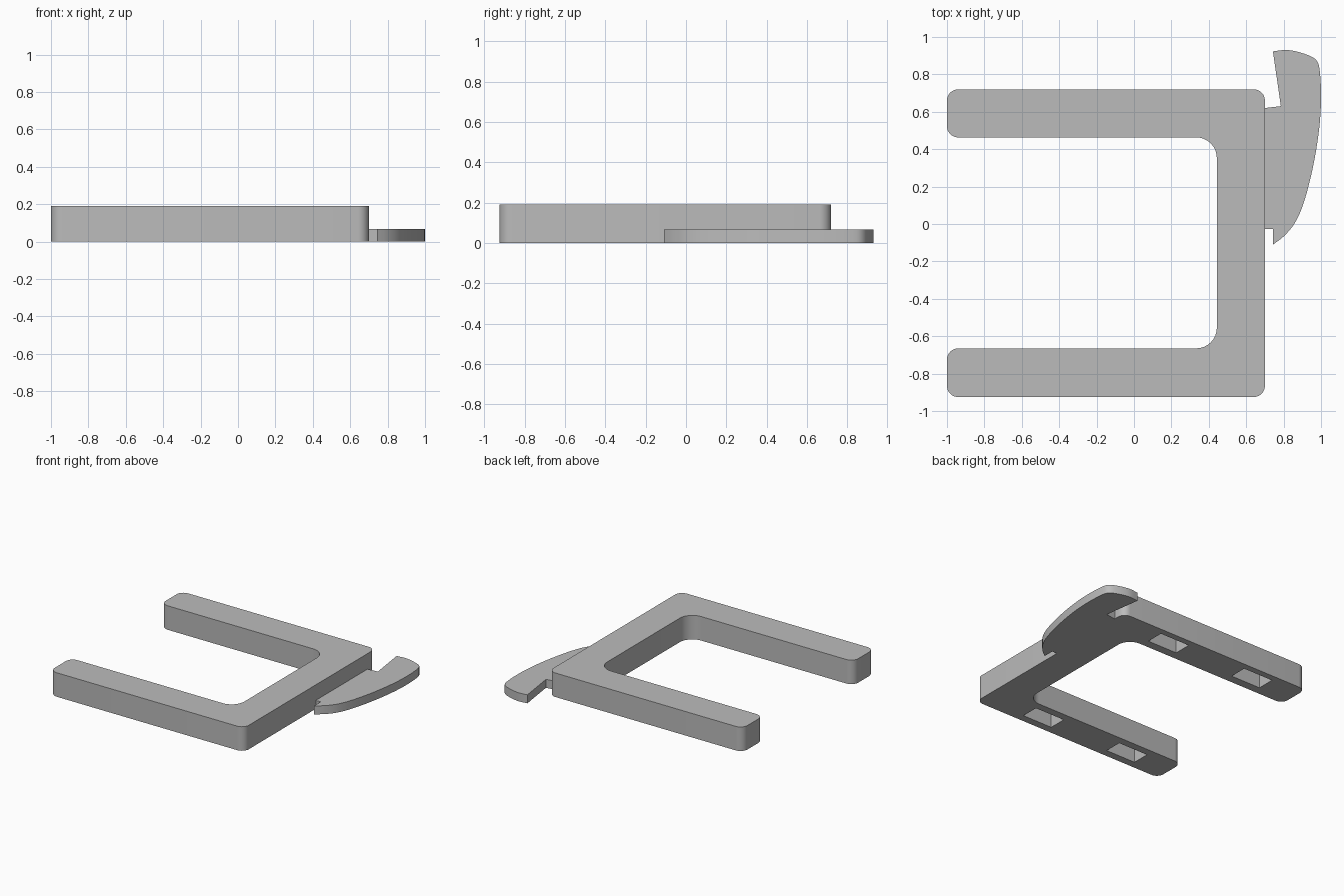
import bpy, bmesh, math
from mathutils import Vector
from mathutils.geometry import interpolate_bezier

cube = bpy.data.objects.get("Cube")
if cube:
    bpy.data.objects.remove(cube, do_unlink=True)

grey = bpy.data.materials.new("plain grey")
grey.use_nodes = True
colour = (0.5, 0.5, 0.5, 1)
grey.diffuse_color = colour
grey.node_tree.nodes["Principled BSDF"].inputs["Base Color"].default_value = colour


def extrude_outline(name, outline, height):
    """Solid prism standing on the ground plane."""
    bm = bmesh.new()
    base = bm.faces.new([bm.verts.new((p[0], p[1], 0)) for p in outline])
    top = bmesh.ops.extrude_face_region(bm, geom=[base])["geom"]
    bmesh.ops.translate(bm, vec=(0, 0, height),
                        verts=[g for g in top if isinstance(g, bmesh.types.BMVert)])
    bmesh.ops.recalc_face_normals(bm, faces=bm.faces)
    mesh = bpy.data.meshes.new(name)
    bm.to_mesh(mesh)
    bm.free()
    mesh.materials.append(grey)
    obj = bpy.data.objects.new(name, mesh)
    bpy.context.collection.objects.link(obj)
    return obj


def rounded(corners, steps=8):
    """Replace each (x, y, radius) right-angle corner by an arc."""
    points = []
    for i, (x, y, r) in enumerate(corners):
        here = Vector((x, y))
        before = Vector(corners[i - 1][:2]) - here
        after = Vector(corners[(i + 1) % len(corners)][:2]) - here
        u, v = before.normalized() * r, after.normalized() * r
        centre = here + u + v
        for k in range(steps + 1):
            a = math.pi / 2 * k / steps
            points.append(centre - v * math.cos(a) - u * math.sin(a))
    return points


def smooth_path(knots, steps=5):
    """Smooth curve through all the knots."""
    p = [Vector((x, y, 0)) for x, y in knots]
    p = [p[0]] + p + [p[-1]]
    points = [p[1]]
    for a, b, c, d in zip(p, p[1:], p[2:], p[3:]):
        points += interpolate_bezier(b, b + (c - a) / 6, c - (d - b) / 6, c, steps + 1)[1:]
    return points


def activate(obj):
    bpy.ops.object.select_all(action="DESELECT")
    obj.select_set(True)
    bpy.context.view_layer.objects.active = obj


# U-shaped frame with rounded outer and inner corners
OUT, IN = 0.06, 0.11
frame = extrude_outline("u_frame", rounded([
    (-1, -0.925, OUT), (0.7, -0.925, OUT), (0.7, 0.72, OUT), (-1, 0.72, OUT),
    (-1, 0.463, OUT), (0.443, 0.463, IN), (0.443, -0.665, IN), (-1, -0.665, OUT)]), 0.19)

# Rectangular pockets in the underside of both arms
for x in (-0.6, 0.18):
    for y in (0.6, -0.795):
        bpy.ops.mesh.primitive_cube_add(size=1, location=(x, y, 0))
        cutter = bpy.context.object
        cutter.name = "pocket_cutter"
        cutter.scale = (0.26, 0.14, 0.28)
        cutter.hide_render = True
        cut = frame.modifiers.new("pocket", "BOOLEAN")
        cut.operation = "DIFFERENCE"
        cut.solver = "EXACT"
        cut.object = cutter
        activate(frame)
        bpy.ops.object.modifier_apply(modifier=cut.name)
        bpy.data.objects.remove(cutter, do_unlink=True)

# Thin curved fin along the side of the frame
edge = smooth_path([
    (0.743, 0.923), (0.823, 0.93), (0.914, 0.909), (0.975, 0.875), (0.994, 0.81),
    (1, 0.67), (0.99, 0.51), (0.96, 0.32), (0.914, 0.134), (0.866, 0.016),
    (0.807, -0.06), (0.743, -0.11)])
neck = [(0.743, -0.027), (0.7, -0.027), (0.7, 0.62), (0.785, 0.63)]
fin = extrude_outline("side_fin", [p.xy for p in edge] + neck, 0.067)

for part in (frame, fin):
    activate(part)
    bpy.ops.object.shade_smooth_by_angle(angle=math.radians(30))
